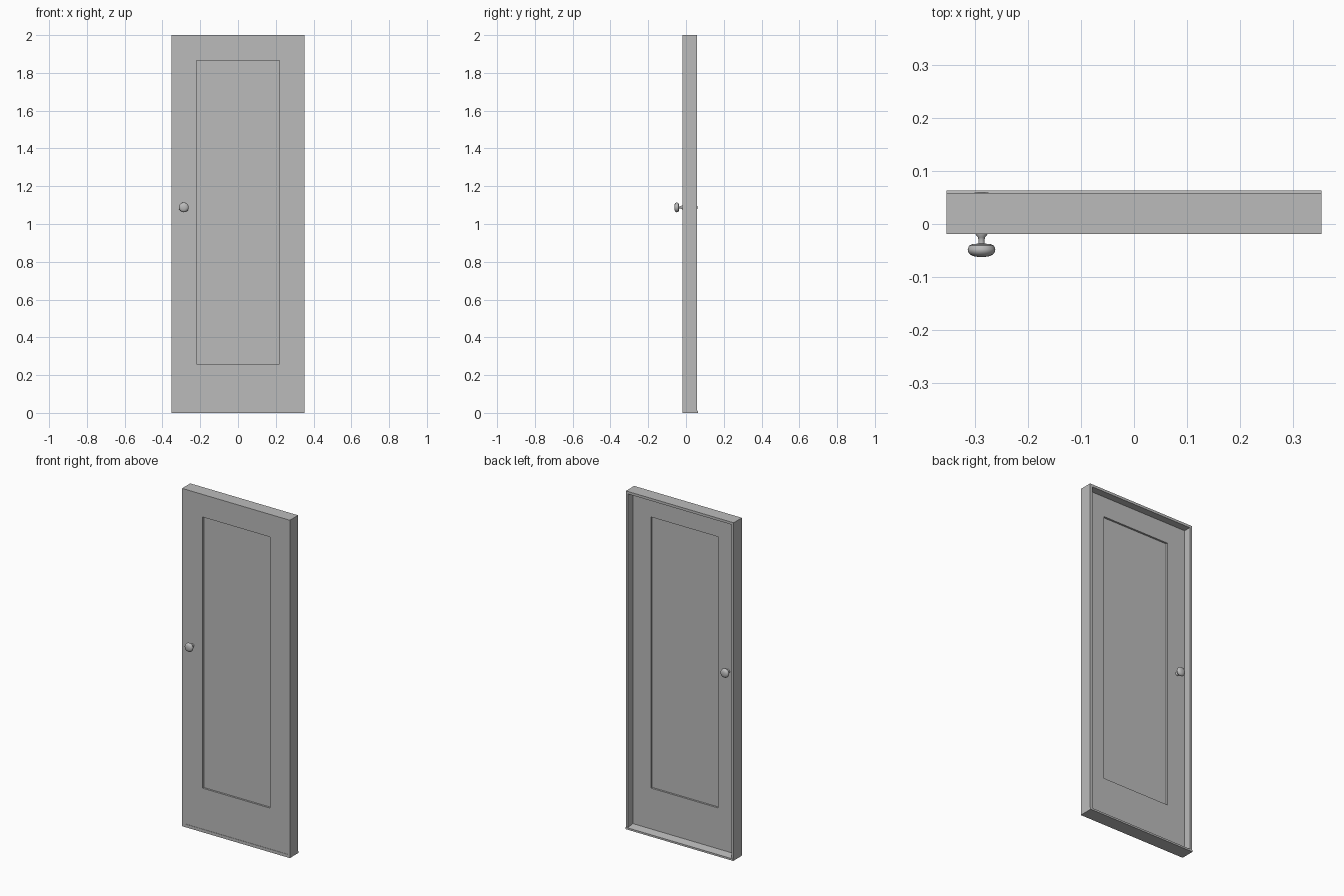
import bpy, bmesh, math
from mathutils import Matrix

if "Cube" in bpy.data.objects:
    bpy.data.objects.remove(bpy.data.objects["Cube"])

grey = bpy.data.materials.new("plain grey")
grey.diffuse_color = (0.5, 0.5, 0.5, 1)
grey.use_nodes = True
grey.node_tree.nodes["Principled BSDF"].inputs["Base Color"].default_value = grey.diffuse_color

W, H = 0.353, 2.0            # half width, height
FRONT, BACK = -0.019, 0.058  # frame depth
JAMB = 0.015                 # frame thickness
SLAB_F, SLAB_B = -0.017, 0.015


def finish(name, bm):
    bmesh.ops.recalc_face_normals(bm, faces=bm.faces)
    me = bpy.data.meshes.new(name)
    bm.to_mesh(me)
    bm.free()
    me.materials.append(grey)
    ob = bpy.data.objects.new(name, me)
    bpy.context.collection.objects.link(ob)
    return ob


def box(name, x0, x1, y0, y1, z0, z1):
    bm = bmesh.new()
    bmesh.ops.create_cube(bm, size=1, matrix=Matrix.Translation(
        ((x0 + x1) / 2, (y0 + y1) / 2, (z0 + z1) / 2))
        @ Matrix.Diagonal((x1 - x0, y1 - y0, z1 - z0, 1)))
    return finish(name, bm)


# Frame: two jambs and a head
box("left_jamb", -W, -W + JAMB, FRONT, BACK, 0, H)
box("right_jamb", W - JAMB, W, FRONT, BACK, 0, H)
box("frame_head", -W + JAMB, W - JAMB, FRONT, BACK, H - JAMB, H)

# Sill: sloping profile extruded across the width, with a nose at the back
bm = bmesh.new()
profile = [(FRONT, 0), (0.063, 0), (0.063, 0.011), (SLAB_B, 0.018), (FRONT, 0.018)]
face = bm.faces.new([bm.verts.new((-W, y, z)) for y, z in profile])
ext = bmesh.ops.extrude_face_region(bm, geom=[face])
bmesh.ops.translate(bm, vec=(2 * W, 0, 0),
                    verts=[v for v in ext["geom"] if isinstance(v, bmesh.types.BMVert)])
finish("sill", bm)

# Door leaf: stiles, rails and a recessed panel
PX, PZ0, PZ1 = 0.22, 0.26, 1.865
edge, z_low, z_high = W - JAMB, 0.018, H - JAMB
box("left_stile", -edge, -PX, SLAB_F, SLAB_B, z_low, z_high)
box("right_stile", PX, edge, SLAB_F, SLAB_B, z_low, z_high)
box("bottom_rail", -PX, PX, SLAB_F, SLAB_B, z_low, PZ0)
box("top_rail", -PX, PX, SLAB_F, SLAB_B, PZ1, z_high)
box("door_panel", -PX, PX, SLAB_F + 0.011, SLAB_B - 0.011, PZ0, PZ1)

# Knobs: lathed profile of (radius, distance from the door face)
KNOB = [(0, 0), (0.011, 0), (0.011, 0.003), (0.007, 0.008), (0.0055, 0.013),
        (0.006, 0.020), (0.016, 0.0205), (0.023, 0.0235), (0.026, 0.030),
        (0.0255, 0.035), (0.022, 0.040), (0.015, 0.0435), (0.007, 0.0448), (0, 0.045)]


def knob(name, y, direction):
    bm = bmesh.new()
    vs = [bm.verts.new((r, direction * d, 0)) for r, d in KNOB]
    es = [bm.edges.new(p) for p in zip(vs, vs[1:])]
    bmesh.ops.spin(bm, geom=vs + es, cent=(0, 0, 0), axis=(0, 1, 0),
                   angle=math.tau, steps=32, use_merge=True)
    bmesh.ops.remove_doubles(bm, verts=bm.verts, dist=1e-5)
    ob = finish(name, bm)
    ob.location = (-0.287, y, 1.088)
    bpy.ops.object.select_all(action='DESELECT')
    ob.select_set(True)
    bpy.context.view_layer.objects.active = ob
    bpy.ops.object.shade_smooth_by_angle(angle=math.radians(40))


knob("front_knob", SLAB_F, -1)
knob("back_knob", SLAB_B, 1)
